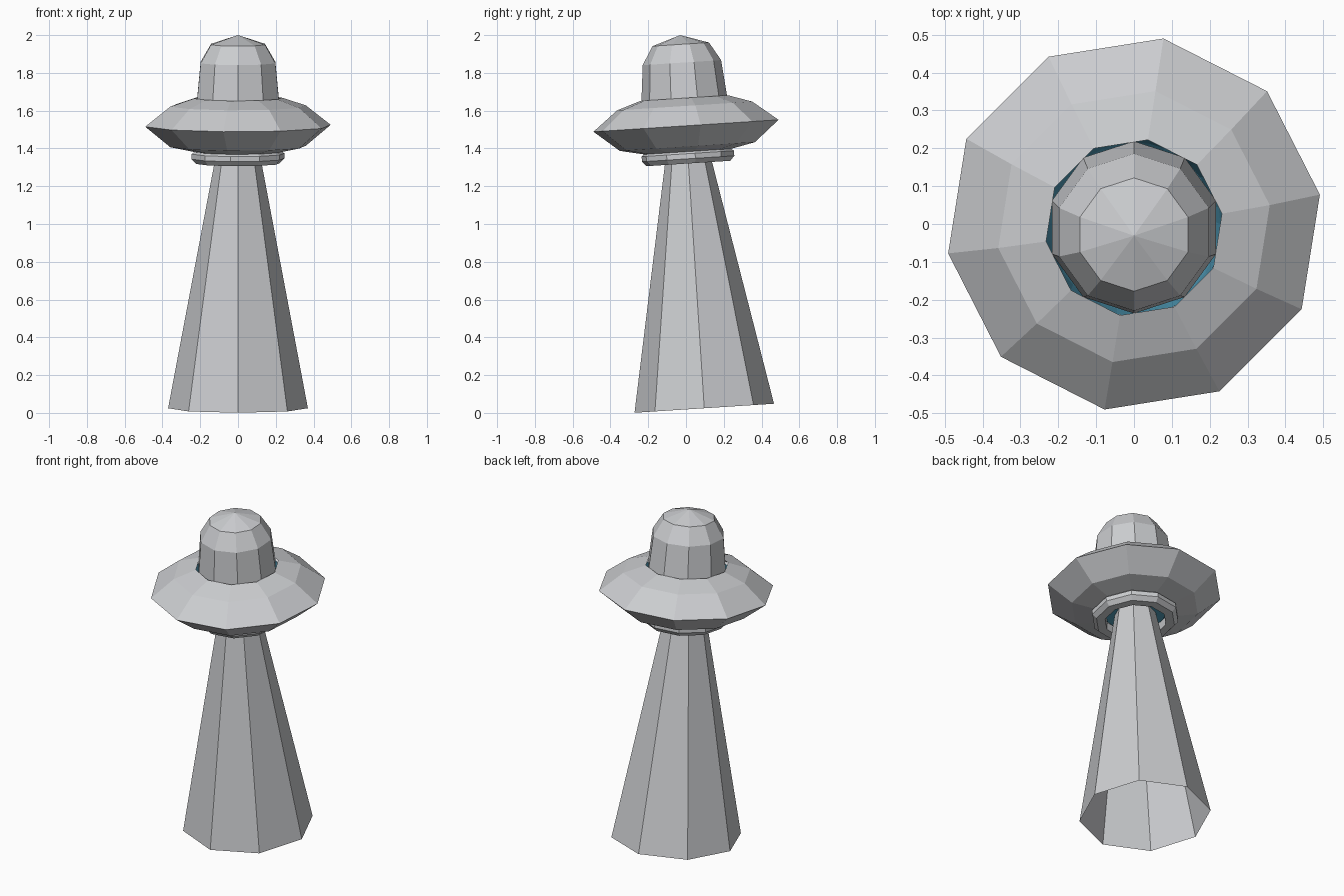
import bpy, bmesh, math
from mathutils import Matrix

if "Cube" in bpy.data.objects:
    bpy.data.objects.remove(bpy.data.objects["Cube"])

# Whole craft leans slightly: tilt about x at the saucer centre
PLACE = Matrix.Translation((0, 0, 1.52)) @ Matrix.Rotation(math.radians(3.7), 4, 'X')


def material(name, rgb):
    m = bpy.data.materials.new(name)
    m.diffuse_color = (*rgb, 1)
    m.use_nodes = True
    m.node_tree.nodes["Principled BSDF"].inputs["Base Color"].default_value = m.diffuse_color
    return m


GREY = material("hull grey", (0.6, 0.61, 0.63))
TEAL = material("engine teal", (0.08, 0.33, 0.48))


def lathe(name, profile, sides, turn, mat, closed=False):
    """Spin (radius, height) points, listed bottom to top, into a faceted shell."""
    bm = bmesh.new()
    rings = []
    for r, h in profile:
        if r == 0:
            rings.append([bm.verts.new((0, 0, h))] * sides)
            continue
        ring = []
        for i in range(sides):
            a = math.radians(turn) + math.tau * i / sides
            ring.append(bm.verts.new((r * math.cos(a), r * math.sin(a), h)))
        rings.append(ring)
    pairs = list(zip(rings, rings[1:]))
    if closed:
        pairs.append((rings[-1], rings[0]))
    for lo, hi in pairs:
        for i in range(sides):
            j = (i + 1) % sides
            quad = [lo[i], lo[j], hi[j], hi[i]]
            bm.faces.new(list(dict.fromkeys(quad)))
    mesh = bpy.data.meshes.new(name)
    bm.to_mesh(mesh)
    bm.free()
    mesh.materials.append(mat)
    ob = bpy.data.objects.new(name, mesh)
    ob.matrix_world = PLACE
    bpy.context.collection.objects.link(ob)
    return ob


# Saucer hull, open at top and bottom
lathe("saucer", [(0.22, -0.14), (0.363, -0.11), (0.497, 0), (0.363, 0.105), (0.235, 0.147)],
      10, 9, GREY)

# Cabin dome on top
lathe("dome", [(0.228, 0.135), (0.208, 0.335), (0.15, 0.432), (0, 0.481)], 10, 18, GREY)

# Collar ring under the saucer
lathe("lower_ring", [(0.175, -0.2), (0.225, -0.2), (0.248, -0.175), (0.248, -0.148),
                     (0.225, -0.13), (0.17, -0.155)], 10, 9, GREY, closed=True)

# Teal engine bowl inside the hull, seen through the ring and the dome gap
lathe("engine_bowl", [(0, -0.15), (0.17, -0.148), (0.21, -0.1), (0.228, 0), (0.236, 0.12)],
      32, 0, TEAL)

# Hollow light beam
lathe("beam", [(0.37, -1.4985), (0.112, -0.13)], 8, 90, GREY)
